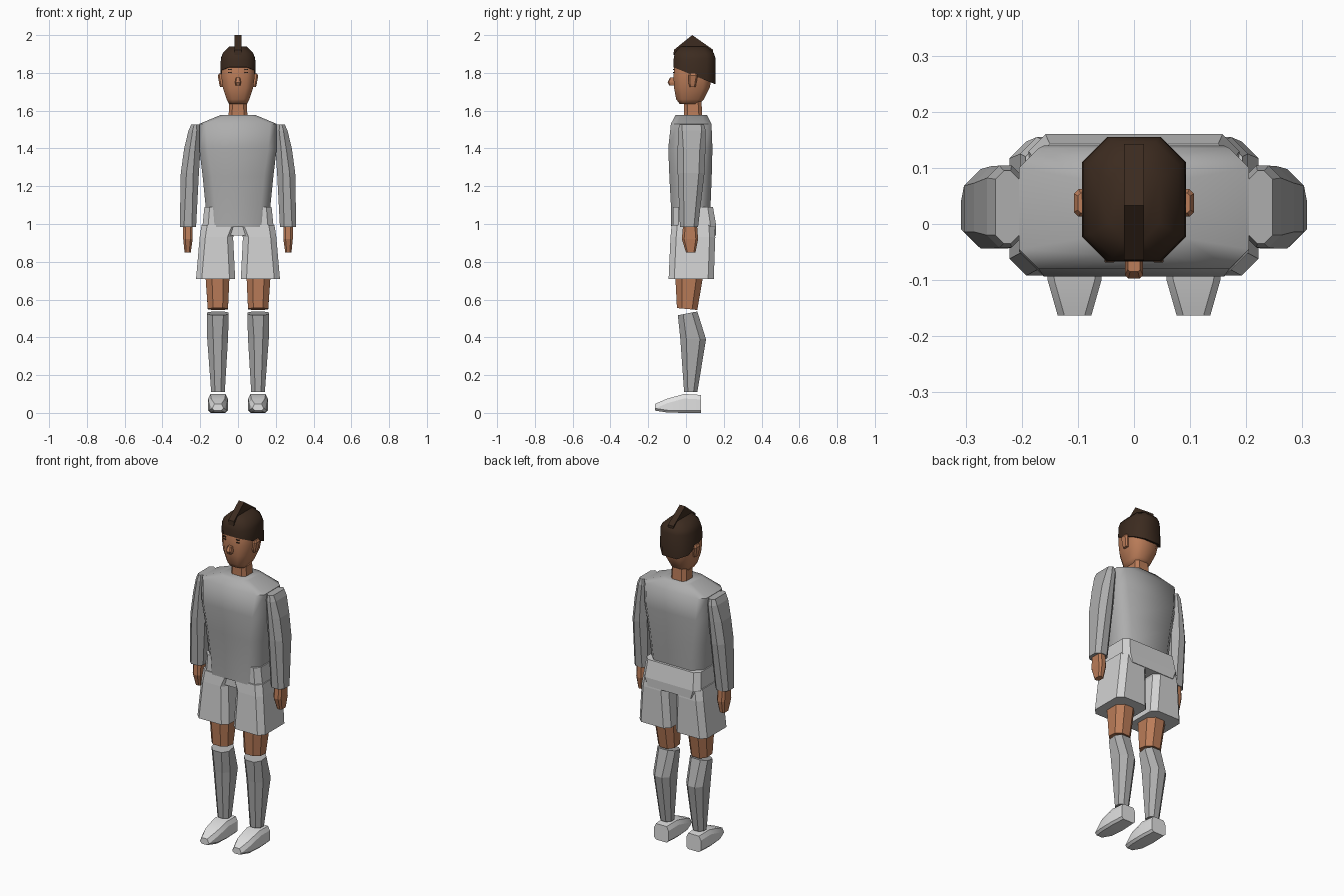
import bpy, bmesh, math


def material(name, r, g, b):
    m = bpy.data.materials.new(name)
    m.diffuse_color = (r, g, b, 1)
    return m


SHIRT = material("shirt_grey", 0.42, 0.42, 0.42)
SHORTS = material("shorts_light_grey", 0.64, 0.64, 0.64)
SHOE = material("shoe_white", 0.76, 0.76, 0.76)
SKIN = material("skin_brown", 0.50, 0.205, 0.10)
HAIR = material("hair_dark_brown", 0.045, 0.024, 0.014)


def finish(name, bm, mat, smooth=0):
    bmesh.ops.recalc_face_normals(bm, faces=bm.faces)
    me = bpy.data.meshes.new(name)
    bm.to_mesh(me)
    bm.free()
    me.materials.append(mat)
    ob = bpy.data.objects.new(name, me)
    bpy.context.collection.objects.link(ob)
    if smooth:
        bpy.ops.object.select_all(action='DESELECT')
        ob.select_set(True)
        bpy.context.view_layer.objects.active = ob
        bpy.ops.object.shade_smooth_by_angle(angle=math.radians(smooth))
    return ob


def loft(name, rings, mat, side=1, smooth=0):
    """Stack of chamfered rectangles: z, x0, x1, y0, y1, chamfer, rise to back."""
    bm = bmesh.new()
    loops = []
    for z, x0, x1, y0, y1, c, *rise in rings:
        r = rise[0] if rise else 0
        pts = [(x0 + c, y0), (x1 - c, y0), (x1, y0 + c), (x1, y1 - c),
               (x1 - c, y1), (x0 + c, y1), (x0, y1 - c), (x0, y0 + c)]
        loops.append([bm.verts.new((side * x, y, z + r * (y - y0) / (y1 - y0)))
                      for x, y in pts])
    for a, b in zip(loops, loops[1:]):
        for i in range(8):
            j = (i + 1) % 8
            bm.faces.new((a[i], a[j], b[j], b[i]))
    bm.faces.new(loops[0])
    bm.faces.new(loops[-1])
    return finish(name, bm, mat, smooth)


def sym(z, hx, y0, y1, c, rise=0):
    return (z, -hx, hx, y0, y1, c, rise)


def prism(name, profile, hx, mat):
    """Extrude a (y, z) outline across x."""
    bm = bmesh.new()
    a = [bm.verts.new((-hx, y, z)) for y, z in profile]
    b = [bm.verts.new((hx, y, z)) for y, z in profile]
    bm.faces.new(a)
    bm.faces.new(b)
    for i in range(len(a)):
        j = (i + 1) % len(a)
        bm.faces.new((a[i], a[j], b[j], b[i]))
    return finish(name, bm, mat)


# Shirt body and shorts waist
loft("shirt_body", [
    sym(0.985, 0.165, -0.078, 0.12, 0.05), sym(1.10, 0.172, -0.080, 0.13, 0.05),
    sym(1.25, 0.187, -0.088, 0.136, 0.05), sym(1.40, 0.205, -0.094, 0.14, 0.045),
    sym(1.53, 0.205, -0.08, 0.135, 0.035), sym(1.578, 0.09, -0.055, 0.11, 0.03)],
    SHIRT, smooth=50)
loft("shorts_waist", [
    sym(0.94, 0.17, -0.068, 0.158, 0.03), sym(0.99, 0.188, -0.069, 0.160, 0.03),
    sym(1.09, 0.178, -0.069, 0.143, 0.028)], SHORTS)

# Neck, head and nose
loft("neck", [sym(1.56, 0.05, -0.01, 0.087, 0.018), sym(1.68, 0.046, -0.01, 0.08, 0.018)], SKIN)
loft("head", [
    sym(1.635, 0.048, -0.033, 0.07, 0.022), sym(1.66, 0.06, -0.052, 0.095, 0.03),
    sym(1.72, 0.08, -0.063, 0.125, 0.037), sym(1.78, 0.088, -0.066, 0.138, 0.04),
    sym(1.84, 0.088, -0.062, 0.14, 0.04), sym(1.90, 0.07, -0.045, 0.12, 0.035)],
    SKIN, smooth=60)
loft("nose", [sym(1.732, 0.012, -0.088, -0.05, 0.004), sym(1.75, 0.016, -0.097, -0.05, 0.006),
              sym(1.775, 0.011, -0.085, -0.05, 0.004)], SKIN)

# Hair cap and crest
loft("hair_cap", [
    sym(1.83, 0.093, -0.067, 0.155, 0.045, -0.09), sym(1.87, 0.091, -0.066, 0.155, 0.045, 0.01),
    sym(1.905, 0.08, -0.06, 0.147, 0.042), sym(1.94, 0.045, -0.03, 0.11, 0.03)],
    HAIR, smooth=50)
prism("hair_crest", [(-0.066, 1.895), (-0.064, 1.922), (0.033, 2.0), (0.143, 1.923),
                     (0.143, 1.90)], 0.018, HAIR)

for side, label in ((-1, "right"), (1, "left")):
    # Ear and eye
    loft(label + "_ear", [(1.725, 0.07, 0.095, 0.02, 0.05, 0.005),
                          (1.745, 0.07, 0.1, 0.013, 0.055, 0.008),
                          (1.785, 0.07, 0.107, 0.013, 0.062, 0.008),
                          (1.798, 0.07, 0.1, 0.02, 0.055, 0.005)], SKIN, side)
    for part, z in (("eye", 1.800), ("eyebrow", 1.815)):
        loft(label + "_" + part, [(z, 0.034, 0.053, -0.0685, -0.06, 0.002),
                                  (z + 0.006, 0.034, 0.053, -0.0685, -0.06, 0.002)], HAIR, side)

    # Sleeve and hand
    loft(label + "_sleeve", [
        (0.985, 0.222, 0.308, -0.032, 0.064, 0.022),
        (1.27, 0.207, 0.303, -0.044, 0.098, 0.03),
        (1.40, 0.198, 0.285, -0.044, 0.103, 0.03),
        (1.495, 0.196, 0.262, -0.042, 0.104, 0.022),
        (1.528, 0.205, 0.247, -0.035, 0.095, 0.015)], SHIRT, side)
    loft(label + "_hand", [
        (0.85, 0.250, 0.283, 0.0, 0.05, 0.008), (0.92, 0.240, 0.290, -0.022, 0.064, 0.012),
        (1.0, 0.240, 0.290, -0.015, 0.058, 0.012)], SKIN, side)

    # Shorts leg, thigh and sock
    loft(label + "_shorts_leg", [
        (0.71, 0.015, 0.222, -0.092, 0.147, 0.03), (0.93, 0.026, 0.203, -0.082, 0.155, 0.03),
        (0.995, 0.0, 0.193, -0.076, 0.150, 0.03)], SHORTS, side)
    loft(label + "_thigh", [
        (0.555, 0.053, 0.160, -0.048, 0.06, 0.028, -0.01),
        (0.75, 0.044, 0.174, -0.058, 0.095, 0.035)], SKIN, side)
    loft(label + "_sock", [
        (0.11, 0.070, 0.142, -0.01, 0.06, 0.02), (0.39, 0.053, 0.163, -0.030, 0.106, 0.032),
        (0.517, 0.049, 0.164, -0.043, 0.06, 0.028, 0.02)], SHIRT, side)

    # Shoe lofted from toe to heel
    bm = bmesh.new()
    loops = []
    for y, hx, z0, z1 in ((-0.163, 0.030, 0.012, 0.048), (-0.10, 0.048, 0.002, 0.075),
                          (-0.01, 0.052, 0.0, 0.1), (0.08, 0.047, 0.0, 0.095)):
        c = 0.012
        pts = [(-hx + c, z0), (hx - c, z0), (hx, z0 + c), (hx, z1 - 2 * c),
               (hx - c, z1), (-hx + c, z1), (-hx, z1 - 2 * c), (-hx, z0 + c)]
        loops.append([bm.verts.new((side * 0.106 + x, y, z)) for x, z in pts])
    for a, b in zip(loops, loops[1:]):
        for i in range(8):
            j = (i + 1) % 8
            bm.faces.new((a[i], a[j], b[j], b[i]))
    bm.faces.new(loops[0])
    bm.faces.new(loops[-1])
    finish(label + "_shoe", bm, SHOE, 25)
